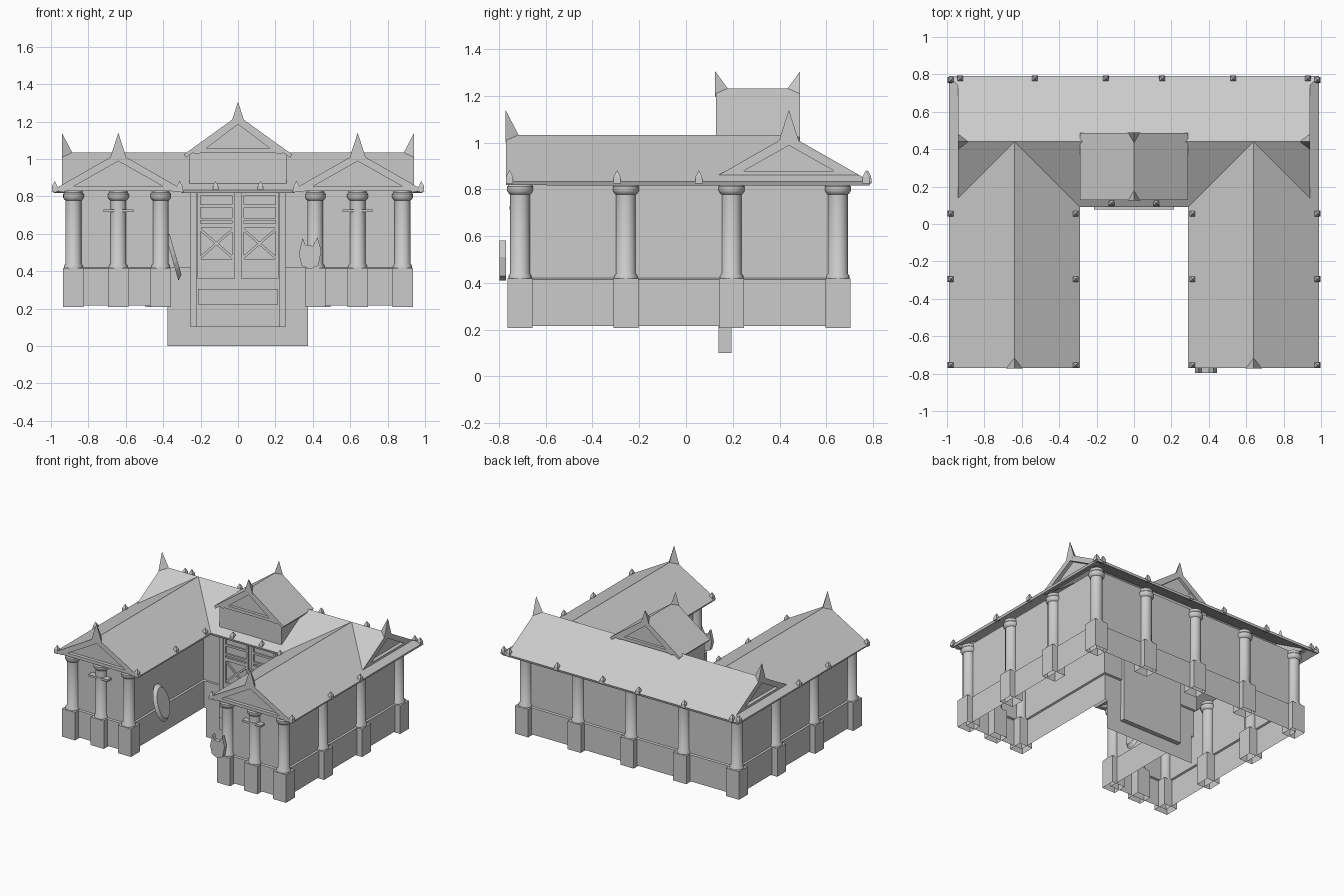
import bpy, bmesh
from math import pi, cos, sin
from mathutils import Matrix, Vector

if "Cube" in bpy.data.objects:
    bpy.data.objects.remove(bpy.data.objects["Cube"])


def finish(bm, name, fix=True):
    if fix:
        bmesh.ops.recalc_face_normals(bm, faces=bm.faces)
    me = bpy.data.meshes.new(name)
    bm.to_mesh(me)
    bm.free()
    ob = bpy.data.objects.new(name, me)
    bpy.context.collection.objects.link(ob)
    return ob


def box(name, x0, x1, y0, y1, z0, z1, open_bottom=False):
    bm = bmesh.new()
    m = Matrix.Translation(((x0 + x1) / 2, (y0 + y1) / 2, (z0 + z1) / 2)) @ \
        Matrix.Diagonal((abs(x1 - x0), abs(y1 - y0), z1 - z0, 1))
    bmesh.ops.create_cube(bm, size=1, matrix=m)
    if open_bottom:
        low = [f for f in bm.faces if f.calc_center_median().z < z0 + 1e-4]
        bmesh.ops.delete(bm, geom=low, context='FACES')
    return finish(bm, name, not open_bottom)


def prism(name, pts, axis, d0, d1):
    """Extrude a (u, z) outline along the x or y axis."""
    put = (lambda u, z, d: (u, d, z)) if axis == 'y' else (lambda u, z, d: (d, u, z))
    bm = bmesh.new()
    a, b = ([bm.verts.new(put(u, z, d)) for u, z in pts] for d in (d0, d1))
    bm.faces.new(a)
    bm.faces.new(b)
    for i in range(len(pts)):
        j = (i + 1) % len(pts)
        bm.faces.new((a[i], a[j], b[j], b[i]))
    return finish(bm, name)


def hull(name, pts):
    bm = bmesh.new()
    for p in pts:
        bm.verts.new(p)
    bmesh.ops.convex_hull(bm, input=bm.verts)
    return finish(bm, name)


def roof(name, polys, thick=0.018):
    """polys: list of (xy outline, height function)."""
    bm = bmesh.new()
    for pts, h in polys:
        f = bm.faces.new([bm.verts.new((x, y, h(x, y))) for x, y in pts])
        f.normal_update()
        if f.normal.z < 0:
            f.normal_flip()
    bmesh.ops.remove_doubles(bm, verts=bm.verts, dist=0.0005)
    ob = finish(bm, name, False)
    mod = ob.modifiers.new('thickness', 'SOLIDIFY')
    mod.thickness, mod.offset = thick, -1
    return ob


def gable(name, c, apex, half, slope, axis, d_out, d_in, d_face, t=0.042):
    """Raking boards, bottom board and recessed triangular face."""
    low = apex - slope * half
    prism(name + '_rake', [(c - half, low), (c, apex), (c + half, low), (c + half - .05, low - .012),
                           (c, apex - t), (c - half + .05, low - .012)], axis, d_out, d_in)
    prism(name + '_board', [(c - half + .03, low - .005), (c + half - .03, low - .005),
                            (c + half - .05, low + .018), (c - half + .05, low + .018)], axis, d_out, d_in)
    prism(name + '_face', [(c - half + .03, low), (c, apex - .02), (c + half - .03, low)],
          axis, d_face, d_face + (d_in - d_out) * .2)


def spike(name, x, y, z, tip, inward, w=.045):
    """Ridge-end horn rising at the gable tip."""
    n = Vector((inward[0], inward[1], 0))
    a = Vector((-n.y, n.x, 0))
    p = Vector((x, y, z))
    hull(name, [p + a * w - Vector((0, 0, .03)), p - a * w - Vector((0, 0, .03)),
                p + n * .055 + Vector((0, 0, .005)), p + n * .025 + Vector((0, 0, (tip - z) * .42)),
                p + a * w * .42 + Vector((0, 0, .03)), p - a * w * .42 + Vector((0, 0, .03)),
                (x, y, tip)])


def stud(x, y):
    hull('eave_stud', [(x - .016, y - .016, .825), (x + .016, y - .016, .825), (x + .016, y + .016, .825),
                       (x - .016, y + .016, .825), (x - .014, y - .014, .855), (x + .014, y - .014, .855),
                       (x + .014, y + .014, .855), (x - .014, y + .014, .855), (x, y, .882)])


def column(x, y):
    box('column_plinth', x - .055, x + .055, y - .053, y + .053, .207, .418, True)
    prof = [(.05, .416), (.05, .43), (.042, .44), (.042, .778), (.048, .782), (.056, .795),
            (.056, .812), (.048, .82), (.048, .84)]
    n, bm = 16, bmesh.new()
    rings = [[bm.verts.new((x + r * cos(2 * pi * i / n), y + r * sin(2 * pi * i / n), z))
              for i in range(n)] for r, z in prof]
    for a, b in zip(rings, rings[1:]):
        for i in range(n):
            bm.faces.new((a[i], a[(i + 1) % n], b[(i + 1) % n], b[i]))
    ob = finish(bm, 'column', False)
    bpy.context.view_layer.objects.active = ob
    ob.select_set(True)
    bpy.ops.object.shade_smooth_by_angle(angle=.7)
    ob.select_set(False)


# Hollow U-shaped walls with a thicker lower course
bm = bmesh.new()
rings = []
for o, z in ((.012, .215), (.012, .415), (0, .42), (0, .845)):
    X, Y0, Y1, I, B = .88 + o, -.71 - o, .65 + o, .41 - o, .175 - o
    rings.append([bm.verts.new((x, y, z)) for x, y in (
        (X, Y0), (X, Y1), (-X, Y1), (-X, Y0), (-I, Y0), (-I, B), (I, B), (I, Y0))])
for a, b in zip(rings, rings[1:]):
    for i in range(8):
        bm.faces.new((a[i], a[(i + 1) % 8], b[(i + 1) % 8], b[i]))
finish(bm, 'walls', False)

# Columns: sides, front and back
for s in (-1, 1):
    for y in (-.71, -.257, .195, .65):
        column(s * .88, y)
    for x in (.64, .413):
        column(s * x, -.71)
    column(s * .44, .65)
column(0, .65)

# Main roof with valleys, wings and side eave strips
SL = .57
back = lambda x, y: 1.033 - SL * abs(y - .44)
wing = lambda x, y: 1.033 - SL * abs(abs(x) - .64)
polys = [([(-.94, .44), (.94, .44), (.94, .74), (.99, .79), (-.99, .79), (-.94, .74)], back),
         ([(-.64, .44), (-.29, .09), (.29, .09), (.64, .44)], back)]
for s in (-1, 1):
    for pts, h in (([(.94, .44), (.94, .14), (.64, .44)], back),
                   ([(.64, -.77), (.99, -.77), (.99, .79), (.94, .74), (.94, .14), (.64, .44)], wing),
                   ([(.64, -.77), (.64, .44), (.29, .09), (.29, -.77)], wing)):
        polys.append(([(s * x, y) for x, y in pts], h))
roof('main_roof', polys)

# Gables and horns of the wings and the back block
for s in (-1, 1):
    gable('wing_gable', s * .64, 1.03, .345, SL, 'y', -.768, -.735, -.742)
    spike('wing_horn', s * .64, -.772, 1.03, 1.14, (0, 1))
    gable('side_gable', .44, 1.03, .298, SL, 'x', s * .94, s * .905, s * .912)
    spike('side_horn', s * .942, .44, 1.03, 1.14, (-s, 0))
    for y in (.055, -.295, -.755):
        stud(s * .98, y)
        stud(s * .312, y)
    for x in (.15, .53, .93):
        stud(s * x, .778)
    stud(s * .12, .112)
    stud(s * .98, .77)
    # small shelf on the middle column
    box('column_shelf', s * .64 - .08, s * .64 + .08, -.754, -.70, .715, .73)

# Entrance dormer
box('dormer_walls', -.258, .258, .15, .465, .86, 1.045)
DS = .72
roof('dormer_roof', [([(0, .128), (s * .29, .128), (s * .29, .487), (0, .487)],
                      lambda x, y: 1.232 - DS * abs(x)) for s in (-1, 1)], .02)
gable('dormer_front_gable', 0, 1.225, .262, DS, 'y', .128, .16, .15, .04)
gable('dormer_back_gable', 0, 1.225, .262, DS, 'y', .487, .455, .465, .04)
spike('dormer_front_horn', 0, .125, 1.225, 1.305, (0, 1), .036)
spike('dormer_back_horn', 0, .488, 1.225, 1.305, (0, -1), .036)

# Door: backing sheet, frame, leaves with rails and cross braces
bm = bmesh.new()
bm.faces.new([bm.verts.new(p) for p in ((-.378, .16, 0), (.375, .16, 0), (.375, .16, .42), (-.378, .16, .42))])
finish(bm, 'entrance_base_sheet', False)
box('door_panel', -.255, .255, .15, .195, .1, .85)
box('door_step', -.213, .213, .078, .15, .222, .305)
for s in (-1, 1):
    box('door_jamb', s * .222, s * .255, .138, .15, .1, .85)
    for x in (.015, .2):
        box('door_stile', s * x, s * (x + .016), .138, .15, .36, .82)
    for z0, z1 in ((.36, .45), (.45, .465), (.63, .655), (.67, .685), (.74, .755), (.805, .82)):
        box('door_rail', s * .015, s * .215, .138, .15, z0, z1)
    for a, b in ((.465, .63), (.63, .465)):
        prism('door_brace', [(s * .02, a - .009), (s * .21, b - .009), (s * .21, b + .009),
                             (s * .02, a + .009)], 'y', .14, .15)

# Oval shield leaning on the inner wall of the left wing
bm = bmesh.new()
m = Matrix.Translation((-.345, -.41, .485)) @ Matrix.Rotation(-.28, 4, 'Y') @ \
    Matrix.Diagonal((1, .08, .137, 1)) @ Matrix.Rotation(pi / 2, 4, 'Y')
bmesh.ops.create_cone(bm, cap_ends=True, segments=20, radius1=1, radius2=.82, depth=.024, matrix=m)
finish(bm, 'oval_shield')

# Notched shield on the front of the right wing
prism('notched_shield', [(.345, .578), (.36, .54), (.4, .535), (.425, .582), (.445, .51), (.43, .43),
                         (.385, .41), (.34, .43), (.325, .49)], 'y', -.797, -.77)
